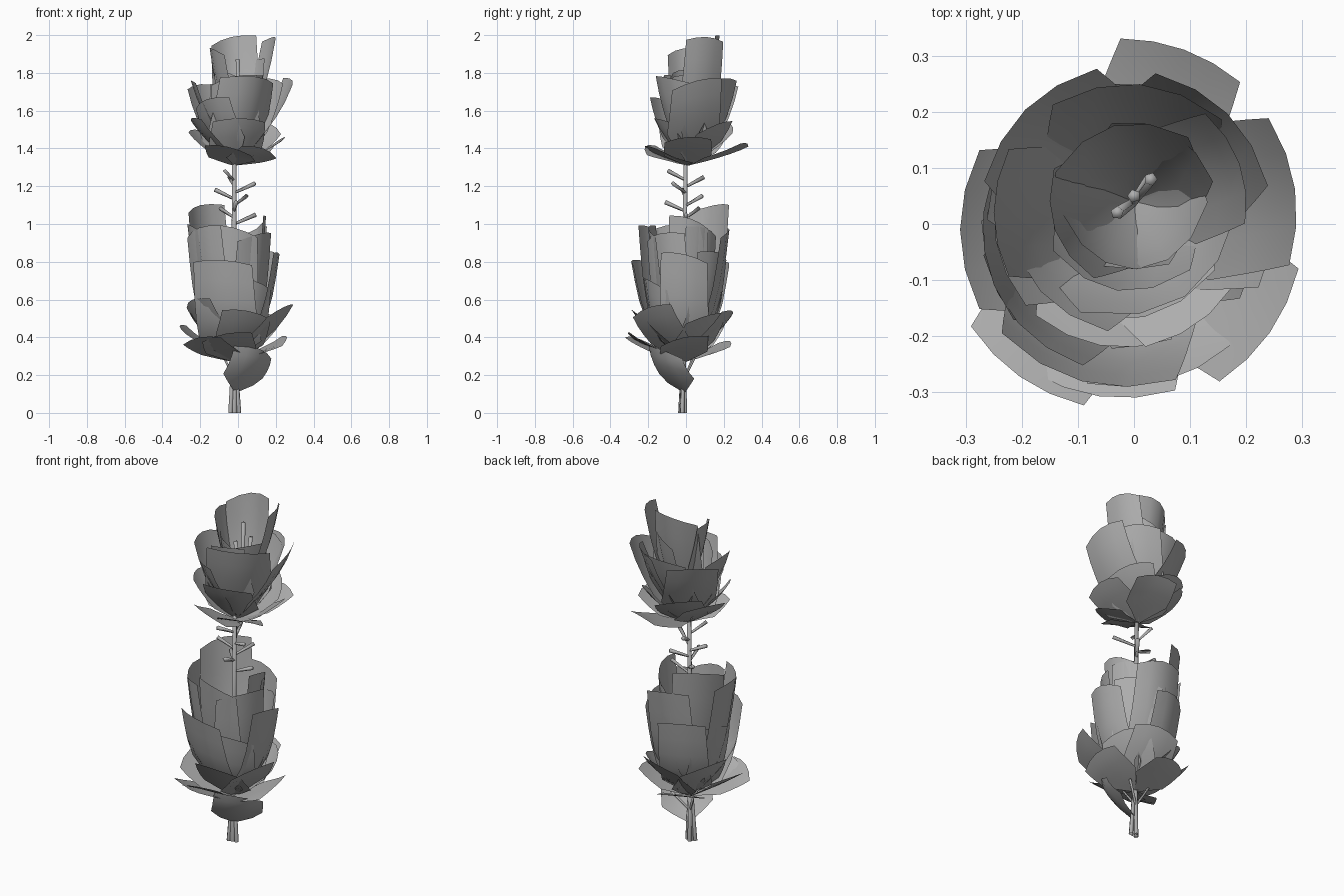
import bpy, bmesh, math, random
from mathutils import Vector

random.seed(4)
cube = bpy.data.objects.get("Cube")
if cube:
    bpy.data.objects.remove(cube)

grey = bpy.data.materials.new("plain_grey")
grey.use_nodes = True
colour = (0.42, 0.42, 0.42, 1)
grey.diffuse_color = colour
grey.node_tree.nodes["Principled BSDF"].inputs["Base Color"].default_value = colour

ROWS, COLS = 5, 4


def finish(name, bm):
    mesh = bpy.data.meshes.new(name)
    bm.to_mesh(mesh)
    bm.free()
    mesh.materials.append(grey)
    for face in mesh.polygons:
        face.use_smooth = True
    obj = bpy.data.objects.new(name, mesh)
    bpy.context.collection.objects.link(obj)


def petal(bm, centre, angle, tip_z, reach, half_width, flare, lean):
    """Blade that opens from the stem, then runs parallel to a blunt tip."""
    a = math.radians(angle)
    out = Vector((math.cos(a), math.sin(a), 0))
    side = Vector((-out.y, out.x, 0))
    height = tip_z - centre.z
    skew = random.uniform(-0.04, 0.04)
    grid = []
    for i in range(ROWS + 1):
        u = i / ROWS
        r = reach * (lean * u + (1 - lean) * (1 - (1 - u) ** flare))
        w = 0.01 + half_width * min(1, u * (flare + 1)) * (1 - 0.06 * u * u)
        row = []
        for j in range(COLS + 1):
            v = 2 * j / COLS - 1
            curl = 0.5 * (v * w) ** 2 / max(reach, 0.12)
            z = height * u + (skew * v - 0.02 * v * v) * u
            row.append(bm.verts.new(centre + out * (r - curl) + side * v * w + Vector((0, 0, z))))
        grid.append(row)
    for low, high in zip(grid, grid[1:]):
        for j in range(COLS):
            bm.faces.new((low[j], low[j + 1], high[j + 1], high[j]))


def whorl(name, centre, flare, lean, blades):
    bm = bmesh.new()
    for blade in blades:
        petal(bm, Vector(centre), *blade, flare, lean)
    finish(name, bm)


def tube(bm, start, end, r1, r2, sides=6):
    start, end = Vector(start), Vector(end)
    turn = (end - start).to_track_quat('Z', 'Y')
    rings = []
    for p, r in ((start, r1), (end, r2)):
        rings.append([bm.verts.new(p + turn @ Vector((
            r * math.cos(k * math.tau / sides), r * math.sin(k * math.tau / sides), 0)))
            for k in range(sides)])
    for k in range(sides):
        n = (k + 1) % sides
        bm.faces.new((rings[0][k], rings[0][n], rings[1][n], rings[1][k]))
    bm.faces.new(rings[1])


# Each blade: angle, tip height, reach, half width
whorl("lower_petals", (-.02, -.01, .28), 4, .35, [
    (138, 1.1, .24, .14), (270, .98, .19, .12), (255, .81, .28, .16),
    (0, .84, .24, .12), (10, 1.03, .17, .1), (188, 1, .25, .13),
    (222, .98, .25, .13), (88, .97, .24, .14), (318, .95, .19, .13),
    (55, .85, .22, .13), (112, .8, .24, .13), (165, .75, .22, .12),
    (40, .98, .17, .1), (300, .7, .21, .12)])

whorl("lower_leaves", (-.02, -.01, .27), 1.4, .4, [
    (180, .46, .29, .14), (325, .56, .32, .12), (0, .4, .28, .12),
    (208, .6, .25, .13), (262, .42, .3, .13), (285, .54, .28, .13),
    (80, .54, .26, .13), (105, .38, .25, .12), (235, .4, .32, .12),
    (35, .52, .24, .13), (145, .54, .24, .13)])

whorl("low_leaf", (-.01, -.01, .11), 2, .2, [(-48, .34, .18, .13)])

whorl("upper_sepals", (-.02, .01, 1.31), 1.4, .4, [
    (0, 1.46, .27, .12), (190, 1.56, .23, .12), (70, 1.43, .32, .11),
    (260, 1.41, .23, .12), (282, 1.56, .18, .14), (312, 1.4, .23, .12),
    (40, 1.53, .25, .12), (110, 1.53, .24, .13), (150, 1.5, .24, .12)])

whorl("upper_petals", (-.01, .02, 1.32), 2, .5, [
    (304, 1.78, .18, .17), (8, 1.76, .3, .13), (180, 1.76, .24, .11),
    (222, 1.66, .21, .13), (262, 1.78, .14, .12), (85, 1.76, .23, .15),
    (135, 1.74, .26, .14), (45, 1.77, .25, .14)])

whorl("inner_petals", (0, .04, 1.4), 2.2, .5, [
    (20, 1.99, .2, .1), (105, 1.99, .14, .12), (200, 1.93, .15, .1),
    (300, 1.78, .12, .11), (245, 1.8, .12, .1), (60, 1.86, .14, .1)])

# Stem, split into a few strands at the foot
bm = bmesh.new()
tube(bm, (-.02, -.02, 0), (-.02, -.01, .7), .016, .014)
tube(bm, (-.02, -.01, .7), (-.02, 0, 1.42), .014, .012)
for x, y in ((-.04, -.03), (.005, -.02), (-.02, -.005)):
    tube(bm, (x, y, 0), (-.02, -.01, .4), .012, .009)
finish("stem", bm)

# Short twigs between the two heads and under the lower one
bm = bmesh.new()
for k in range(8):
    a = k * 2.4
    z = 1.0 + .033 * k
    r = random.uniform(.09, .13)
    tube(bm, (-.02, 0, z), (-.02 + r * math.cos(a), r * math.sin(a), z + .05), .007, .012, 4)
for k in range(3):
    a = k * 2.1 + .6
    tube(bm, (-.02, -.01, .18), (.08 * math.cos(a), .08 * math.sin(a), .29), .007, .007, 4)
finish("twigs", bm)

# Stamens inside the upper head
bm = bmesh.new()
for x, y, z in ((0, .05, 1.87), (-.03, .02, 1.76), (.03, .08, 1.78)):
    tube(bm, (0, .04, 1.4), (x, y, z), .008, .012, 5)
finish("stamens", bm)
